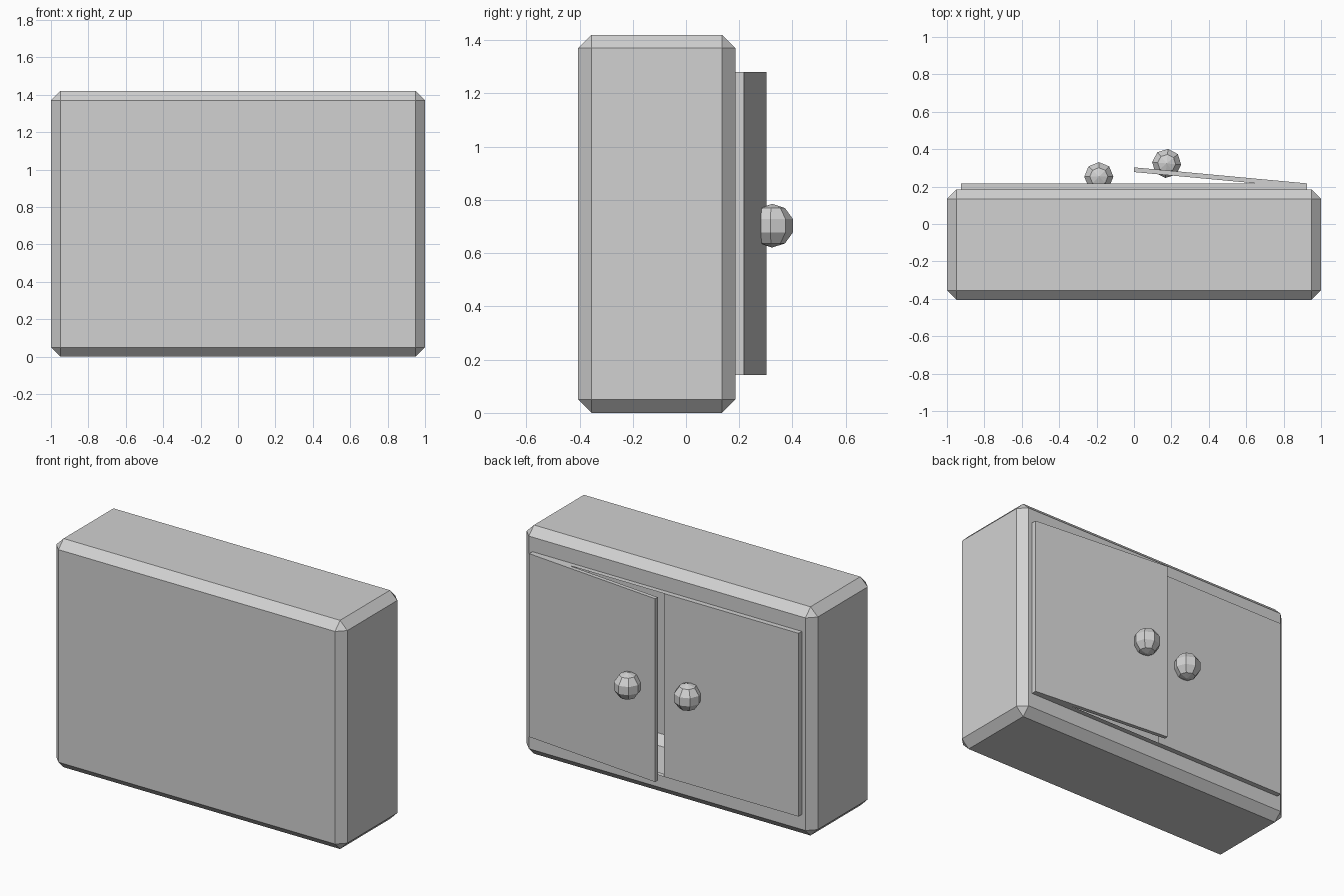
import bpy
import bmesh
import math
from mathutils import Matrix, Vector

cube = bpy.data.objects.get("Cube")
if cube:
    bpy.data.objects.remove(cube, do_unlink=True)

GREY = (0.64, 0.64, 0.64, 1.0)
grey = bpy.data.materials.new("plain grey")
grey.use_nodes = True
grey.diffuse_color = GREY
grey.node_tree.nodes["Principled BSDF"].inputs["Base Color"].default_value = GREY

HEIGHT = 1.42
FRONT, BACK, LIP = -0.405, 0.185, 0.217
DOOR_W, DOOR_LOW, DOOR_TOP = 0.925, 0.142, 1.28
SWING = Matrix.Rotation(math.radians(-5.3), 4, "Z")
HINGE = Matrix.Translation((DOOR_W, LIP, 0)) @ SWING


def add_object(name, bm, matrix=Matrix()):
    mesh = bpy.data.meshes.new(name)
    bm.to_mesh(mesh)
    bm.free()
    mesh.materials.append(grey)
    obj = bpy.data.objects.new(name, mesh)
    obj.matrix_world = matrix
    bpy.context.collection.objects.link(obj)


def box(low, high):
    bm = bmesh.new()
    low, high = Vector(low), Vector(high)
    place = Matrix.Translation((low + high) / 2) @ Matrix.Diagonal((*(high - low), 1))
    bmesh.ops.create_cube(bm, size=1, matrix=place)
    return bm


# Chamfered hollow case
bm = box((-1, FRONT, 0), (1, BACK, HEIGHT))
bmesh.ops.bevel(bm, geom=bm.edges[:], offset=0.05, segments=1, affect="EDGES")

# Raised door panel, inset and extruded from the case
panel = max(bm.faces, key=lambda f: f.calc_center_median().y)
bmesh.ops.inset_individual(bm, faces=[panel], thickness=0.02)
panel = max(bm.faces, key=lambda f: (round(f.calc_center_bounds().y, 4),
                                     -abs(f.calc_center_bounds().x)
                                     - abs(f.calc_center_bounds().z - HEIGHT / 2)))
for v in panel.verts:
    v.co.x = math.copysign(DOOR_W, v.co.x)
    v.co.z = DOOR_TOP if v.co.z > HEIGHT / 2 else DOOR_LOW
panel = bmesh.ops.extrude_discrete_faces(bm, faces=[panel])["faces"][0]
bmesh.ops.translate(bm, verts=panel.verts[:], vec=(0, LIP - BACK, 0))

# Split the panel and leave the swinging half open
bmesh.ops.bisect_plane(bm, geom=[panel] + panel.edges[:] + panel.verts[:],
                       plane_co=(0, 0, 0), plane_no=(1, 0, 0))
opening = [f for f in bm.faces
           if f.calc_center_median().x > 0.1
           and all(abs(v.co.y - LIP) < 0.001 for v in f.verts)]
bmesh.ops.delete(bm, geom=opening, context="FACES_ONLY")
bmesh.ops.recalc_face_normals(bm, faces=bm.faces[:])
add_object("cabinet_case", bm)

# Door standing slightly open
bm = box((-0.928, -0.025, DOOR_LOW), (0, 0, DOOR_TOP))
add_object("open_door", bm, HINGE)

# Faceted knobs
knobs = {
    "open_door_knob": HINGE @ Matrix.Translation((-0.757, 0.037, 0.703)),
    "closed_door_knob": Matrix.Translation((-0.188, LIP + 0.036, 0.703)),
}
for name, matrix in knobs.items():
    bm = bmesh.new()
    bmesh.ops.create_uvsphere(bm, u_segments=8, v_segments=5, radius=0.082)
    add_object(name, bm, matrix)
